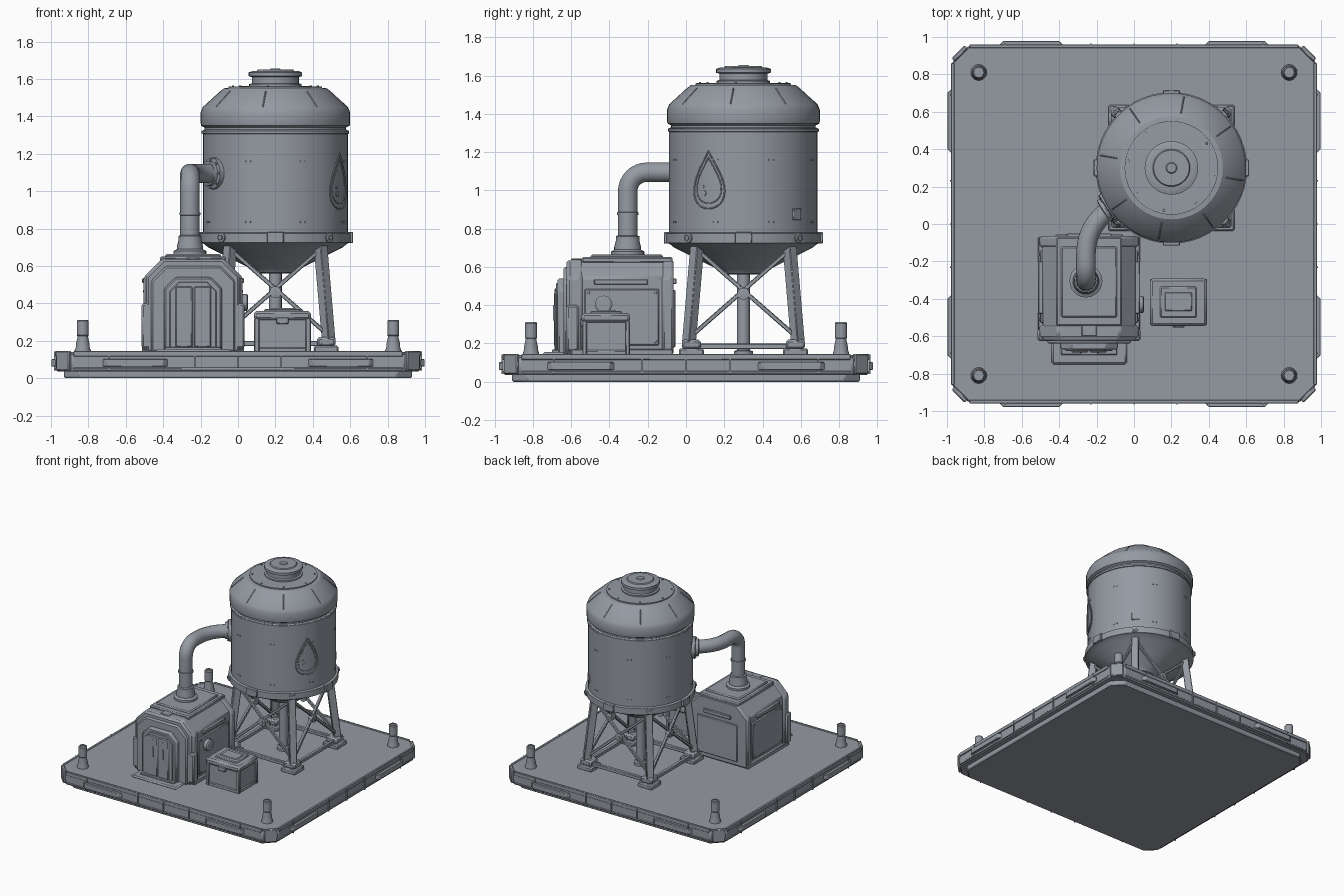
import bpy, bmesh
from math import sin, cos, pi, radians, atan2
from mathutils import Vector, Matrix

cube = bpy.data.objects.get("Cube")
if cube:
    bpy.data.objects.remove(cube)

grey = bpy.data.materials.new("blue grey metal")
COLOUR = (0.30, 0.325, 0.365, 1)
grey.use_nodes = True
grey.diffuse_color = COLOUR
grey.node_tree.nodes["Principled BSDF"].inputs["Base Color"].default_value = COLOUR


def finish(bm, name, bevel=0, matrix=None):
    bmesh.ops.recalc_face_normals(bm, faces=bm.faces)
    me = bpy.data.meshes.new(name)
    bm.to_mesh(me)
    bm.free()
    me.materials.append(grey)
    me.polygons.foreach_set("use_smooth", [True] * len(me.polygons))
    me.set_sharp_from_angle(angle=radians(28))
    ob = bpy.data.objects.new(name, me)
    bpy.context.collection.objects.link(ob)
    if matrix:
        ob.matrix_world = matrix
    if bevel:
        mod = ob.modifiers.new("bevel", "BEVEL")
        mod.width, mod.segments, mod.limit_method = bevel, 1, "ANGLE"
    return ob


def box(name, x, y, z, bevel=0.006, matrix=None):
    """Box from (min, max) pairs."""
    bm = bmesh.new()
    bmesh.ops.create_cube(bm, size=1)
    for v in bm.verts:
        v.co = [r[0] if c < 0 else r[1] for c, r in zip(v.co, (x, y, z))]
    return finish(bm, name, bevel, matrix)


def prism(name, outline, depth, bevel=0, matrix=None):
    """Extrude a flat outline along local z."""
    bm = bmesh.new()
    face = bm.faces.new([bm.verts.new((a, b, depth[0])) for a, b in outline])
    new = bmesh.ops.extrude_face_region(bm, geom=[face])["geom"]
    top = [v for v in new if isinstance(v, bmesh.types.BMVert)]
    bmesh.ops.translate(bm, verts=top, vec=(0, 0, depth[1] - depth[0]))
    return finish(bm, name, bevel, matrix)


def lathe(name, profile, matrix=None, sides=24):
    """Revolve (radius, height) points about local z and cap both ends."""
    bm = bmesh.new()
    rings = [[bm.verts.new((r * cos(2 * pi * i / sides), r * sin(2 * pi * i / sides), h))
              for i in range(sides)] for r, h in profile]
    for low, high in zip(rings, rings[1:]):
        for i in range(sides):
            j = (i + 1) % sides
            bm.faces.new((low[i], low[j], high[j], high[i]))
    bm.faces.new(rings[0])
    bm.faces.new(rings[-1])
    return finish(bm, name, 0, matrix)


def aim(start, end):
    """Matrix at start with local z pointing to end."""
    d = Vector(end) - Vector(start)
    return Matrix.Translation(start) @ d.to_track_quat("Z", "Y").to_matrix().to_4x4(), d.length


def beam(name, start, end, w, t):
    m, length = aim(start, end)
    return box(name, (-w / 2, w / 2), (-t / 2, t / 2), (0, length), 0.004, m)


def tube(name, points, radius, cyclic=False, res=3):
    cu = bpy.data.curves.new(name, "CURVE")
    cu.dimensions = "3D"
    cu.bevel_depth, cu.bevel_resolution = radius, res
    cu.use_fill_caps = True
    sp = cu.splines.new("POLY")
    sp.points.add(len(points) - 1)
    for p, co in zip(sp.points, points):
        p.co = (*co, 1)
    sp.use_cyclic_u = cyclic
    sp.use_smooth = True
    cu.materials.append(grey)
    ob = bpy.data.objects.new(name, cu)
    bpy.context.collection.objects.link(ob)
    return ob


def octagon(a, b, c):
    return [(a, c - b), (a, b - c), (a - c, b), (c - a, b),
            (-a, b - c), (-a, c - b), (c - a, -b), (a - c, -b)]


SIGNS = [(1, 1), (-1, 1), (-1, -1), (1, -1)]

# Platform
prism("platform_base", octagon(0.93, 0.91, 0.08), (0, 0.05), 0.008)
prism("platform_skirt", octagon(0.972, 0.952, 0.085), (0.035, 0.128), 0.008)
prism("platform_deck", octagon(0.965, 0.945, 0.085), (0.12, 0.14))
for k in range(4):
    turn = Matrix.Rotation(k * pi / 2, 4, "Z")
    half, edge = (0.88, 0.955) if k % 2 == 0 else (0.86, 0.975)
    box("edge_rail", (-half, half), (-edge - 0.004, -edge + 0.015), (0.115, 0.145), 0.003, turn)
    box("edge_lower_rail", (-half, half), (-edge - 0.003, -edge + 0.015), (0.042, 0.056), 0.003, turn)
    for x in (-0.69, -0.23, 0, 0.23, 0.69):
        box("edge_seam", (x - 0.004, x + 0.004), (-edge - 0.009, -edge), (0.04, 0.143), 0, turn)
    for x in (-0.55, 0.55):
        outline = [(x - 0.175, 0), (x + 0.175, 0), (x + 0.15, -0.025), (x - 0.15, -0.025)]
        prism("edge_bumper", [(a, b - edge + 0.002) for a, b in outline], (0.062, 0.102), 0.003, turn)

# Corner plates and bollards
for sx, sy in SIGNS:
    m = Matrix.Translation((sx * 0.93, sy * 0.91, 0)) @ Matrix.Rotation(atan2(sy, sx), 4, "Z")
    box("corner_plate", (-0.01, 0.015), (-0.05, 0.05), (0.04, 0.145), 0.006, m)
    lathe("bollard", [(0.043, 0.135), (0.043, 0.15), (0.037, 0.165), (0.037, 0.18), (0.028, 0.22),
                      (0.028, 0.225), (0.032, 0.23), (0.032, 0.305), (0.027, 0.312), (0.018, 0.312),
                      (0.018, 0.307)], Matrix.Translation((sx * 0.83, sy * 0.81, 0)), 20)

# Water tank
tank = Matrix.Translation((0.2, 0.3, 0))
lathe("tank_body", [(0.08, 0.56), (0.115, 0.565), (0.13, 0.585), (0.36, 0.7), (0.385, 0.72),
                    (0.405, 0.725), (0.405, 0.775), (0.388, 0.78), (0.388, 1.325), (0.378, 1.33),
                    (0.378, 1.34), (0.397, 1.35), (0.4, 1.365), (0.4, 1.42), (0.388, 1.45),
                    (0.294, 1.535), (0.275, 1.55), (0.25, 1.552), (0.25, 1.56), (0.13, 1.562)], tank, 48)
lathe("tank_band", [(0.385, 1.305), (0.394, 1.308), (0.394, 1.322), (0.385, 1.325)], tank, 48)
lathe("tank_hatch", [(0.14, 1.555), (0.14, 1.572), (0.126, 1.577), (0.126, 1.61), (0.143, 1.615),
                     (0.143, 1.635), (0.12, 1.643), (0.1, 1.643), (0.095, 1.65), (0.03, 1.65),
                     (0.025, 1.655)], tank, 32)
lathe("tank_drain", [(0.05, 0.14), (0.05, 0.16), (0.034, 0.165), (0.034, 0.57)], tank, 16)


def on_tank(angle, r, z):
    return tank @ Vector((r * cos(angle), r * sin(angle), z))


def radial(angle, r, z):
    """Frame on the tank wall whose local z points outward."""
    return aim(on_tank(angle, r, z), on_tank(angle, r + 1, z))[0]


for k in range(8):
    a = radians(80 + 45 * k)
    beam("dome_rib", on_tank(a, 0.388, 1.45), on_tank(a, 0.294, 1.535), 0.007, 0.007)
    b = k * pi / 4
    if k % 2:
        lathe("ring_bolt", [(0.026, 0), (0.026, 0.012), (0.014, 0.014), (0.014, 0.02)], radial(b, 0.4, 0.752), 12)
    else:
        turn = tank @ Matrix.Rotation(b, 4, "Z")
        box("ring_clamp", (0.385, 0.416), (-0.045, 0.045), (0.722, 0.782), 0.004, turn)
    for z in (0.835, 1.16):
        for off in (-0.035, 0.035):
            lathe("rivet", [(0.006, -0.003), (0.005, 0.005)], radial(b + pi / 8 + off, 0.387, z), 6)
    lathe("dome_bolt", [(0.007, 1.555), (0.006, 1.566)],
          Matrix.Translation((0.2 + 0.23 * cos(a), 0.3 + 0.23 * sin(a), 0)), 6)

# Drop emblem and small plate wrapped on the tank wall
for size, r in ((1, 0.004), (0.8, 0.003)):
    drop = []
    for i in range(32):
        t = 2 * pi * i / 32
        u, v = 0.125 * sin(t) * sin(t / 2) ** 1.3, 0.15 * cos(t)
        drop.append(on_tank(radians(-28) + size * u / 0.388, 0.389, 1.055 + size * v - 0.01 * (1 - size)))
    tube("drop_emblem", drop, r, True, 1)
for a, z, r in ((-32, 0.985, 0.014), (-33, 1.02, 0.008)):
    lathe("drop_bubble", [(r, -0.002), (r, 0.004)], radial(radians(a), 0.388, z), 12)
box("tank_label_plate", (-0.03, 0.03), (-0.03, 0.03), (-0.004, 0.005), 0.002, radial(radians(46), 0.388, 0.875))

# Tank stand
def leg_point(sx, sy, z):
    k = 0.285 - 0.045 * (z - 0.2) / 0.52
    return Vector((0.2 + sx * k, 0.3 + sy * k, z))


for i, (sx, sy) in enumerate(SIGNS):
    nx, ny = SIGNS[(i + 1) % 4]
    cx, cy = 0.2 + sx * 0.272, 0.3 + sy * 0.272
    box("foot", (cx - 0.065, cx + 0.065), (cy - 0.065, cy + 0.065), (0.135, 0.175), 0.008)
    box("foot_socket", (cx - 0.05, cx + 0.05), (cy - 0.05, cy + 0.05), (0.17, 0.22), 0.012)
    beam("leg", leg_point(sx, sy, 0.18), leg_point(sx, sy, 0.73), 0.055, 0.055)
    beam("base_bar", leg_point(sx, sy, 0.185), leg_point(nx, ny, 0.185), 0.028, 0.028)
    beam("cross_brace", leg_point(sx, sy, 0.23), leg_point(nx, ny, 0.69), 0.022, 0.022)
    beam("cross_brace", leg_point(nx, ny, 0.23), leg_point(sx, sy, 0.69), 0.022, 0.022)
    mid = (leg_point(sx, sy, 0.46) + leg_point(nx, ny, 0.46)) / 2
    out = mid + (mid - Vector((0.2, 0.3, 0.46))).normalized()
    lathe("brace_hub", [(0.032, -0.018), (0.032, 0.018), (0.014, 0.02), (0.014, 0.026)], aim(mid, out)[0], 14)

# Pump house: arch outlines extruded front to back
HX = -0.24
FRONT = Matrix.Translation((HX, 0, 0)) @ Matrix.Rotation(pi / 2, 4, "X")


def arch(w, top, cut, base=0.14):
    return [(-w, base), (w, base), (w, top - cut), (w - cut, top), (cut - w, top), (-w, top - cut)]


prism("house_body", arch(0.25, 0.635, 0.09), (0.075, 0.625), 0.012, FRONT)
prism("house_front_frame", arch(0.265, 0.64, 0.1), (0.54, 0.61), 0.012, FRONT)
prism("house_back_frame", arch(0.265, 0.64, 0.1), (0.065, 0.125), 0.012, FRONT)
prism("house_front_panel", arch(0.225, 0.6, 0.08), (0.6, 0.64), 0.01, FRONT)
prism("door_frame", arch(0.155, 0.54, 0.06), (0.6, 0.672), 0.01, FRONT)
prism("door_surround", arch(0.125, 0.515, 0.05, 0.16), (0.6, 0.68), 0.004, FRONT)
for s in (-1, 1):
    inner, outer = sorted((HX + s * 0.004, HX + s * 0.095))
    box("door_leaf", (inner, outer), (-0.688, -0.66), (0.165, 0.49), 0.006)
    px = HX + s * 0.045
    box("door_handle", (px - 0.004, px + 0.004), (-0.695, -0.68), (0.32, 0.4), 0)
    box("door_seam", (px - 0.002, px + 0.002), (-0.691, -0.68), (0.19, 0.46), 0)
    x = sorted((HX + s * 0.2, HX + s * 0.276))
    box("corner_guard", x, (-0.625, -0.56), (0.16, 0.4), 0.01)
    x = sorted((HX + s * 0.24, HX + s * 0.262))
    box("side_panel", x, (-0.53, -0.14), (0.19, 0.485), 0.006)
    x = sorted((HX + s * 0.24, HX + s * 0.272))
    box("side_vent", x, (-0.48, -0.2), (0.508, 0.535), 0.004)
    box("side_skirt", x, (-0.6, -0.07), (0.14, 0.17), 0.004)
    for y in (-0.51, -0.16):
        for z in (0.21, 0.465):
            a = (HX + s * 0.26, y, z)
            lathe("panel_bolt", [(0.008, 0), (0.007, 0.008)], aim(a, (a[0] + s, y, z))[0], 6)
box("back_panel", (-0.42, -0.06), (-0.072, -0.055), (0.18, 0.48), 0.005)
box("back_vent", (-0.36, -0.12), (-0.07, -0.05), (0.51, 0.54), 0.004)
lathe("side_valve", [(0.045, 0), (0.045, 0.03), (0.036, 0.036), (0.02, 0.036)],
      aim((0.018, -0.43, 0.405), (1, -0.43, 0.405))[0], 20)
box("roof_plate", (-0.417, -0.064), (-0.545, -0.07), (0.62, 0.652), 0.008)
box("roof_inset", (-0.39, -0.09), (-0.5, -0.12), (0.64, 0.664), 0.008)
box("roof_tab", (-0.28, -0.2), (-0.6, -0.54), (0.62, 0.645), 0.004)
box("door_step", (-0.44, -0.037), (-0.75, -0.6), (0.135, 0.155), 0.012)
box("door_threshold", (-0.39, -0.09), (-0.7, -0.64), (0.14, 0.168), 0.004)

# Pipe from house roof to tank: rises, bends back, then swings into the wall
PX, PY, PZ, R = -0.257, -0.305, 1.095, 0.1
path = [(PX, PY, 0.66), (PX, PY, 0.85)]
path += [(PX, PY + R * (1 - cos(t)), PZ - R * (1 - sin(t))) for t in [i * pi / 16 for i in range(9)]]
p0, p1, p2 = Vector((PX, PY + 0.14, PZ)), Vector((PX, 0.0, PZ)), Vector((-0.11, 0.09, PZ))
path += [p0 * (1 - t) ** 2 + p1 * 2 * t * (1 - t) + p2 * t * t for t in [i / 10 for i in range(11)]]
tube("pipe", path, 0.052, False, 5)
lathe("pipe_base", [(0.088, 0.655), (0.088, 0.68), (0.07, 0.69), (0.07, 0.705), (0.062, 0.735),
                    (0.062, 0.76), (0.05, 0.765)], Matrix.Translation((PX, PY, 0)))
lathe("pipe_collar", [(0.05, 0.87), (0.056, 0.872), (0.056, 0.885), (0.05, 0.887)], Matrix.Translation((PX, PY, 0)))
wall = radial(atan2(-0.21, -0.33), 0.375, PZ)
lathe("pipe_flange", [(0.085, 0), (0.085, 0.03), (0.066, 0.034), (0.066, 0.055), (0.05, 0.058)], wall)
for k in range(8):
    off = Matrix.Translation((0.075 * cos(k * pi / 4), 0.075 * sin(k * pi / 4), 0.028))
    lathe("flange_bolt", [(0.008, 0), (0.008, 0.01)], wall @ off, 6)

# Supply crate
box("crate_body", (0.1, 0.375), (-0.53, -0.305), (0.155, 0.32), 0.008)
box("crate_base", (0.092, 0.382), (-0.537, -0.298), (0.135, 0.165), 0.006)
box("crate_lid", (0.085, 0.39), (-0.545, -0.292), (0.31, 0.36), 0.014)
box("crate_lid_frame", (0.14, 0.335), (-0.5, -0.335), (0.35, 0.37), 0.006)
box("crate_lid_panel", (0.165, 0.31), (-0.465, -0.365), (0.36, 0.375), 0.004)
box("crate_latch", (0.205, 0.27), (-0.553, -0.53), (0.29, 0.325), 0.004)
for x in (0.1, 0.375):
    for y in (-0.53, -0.305):
        box("crate_corner", (x - 0.014, x + 0.014), (y - 0.012, y + 0.012), (0.14, 0.32), 0.005)
